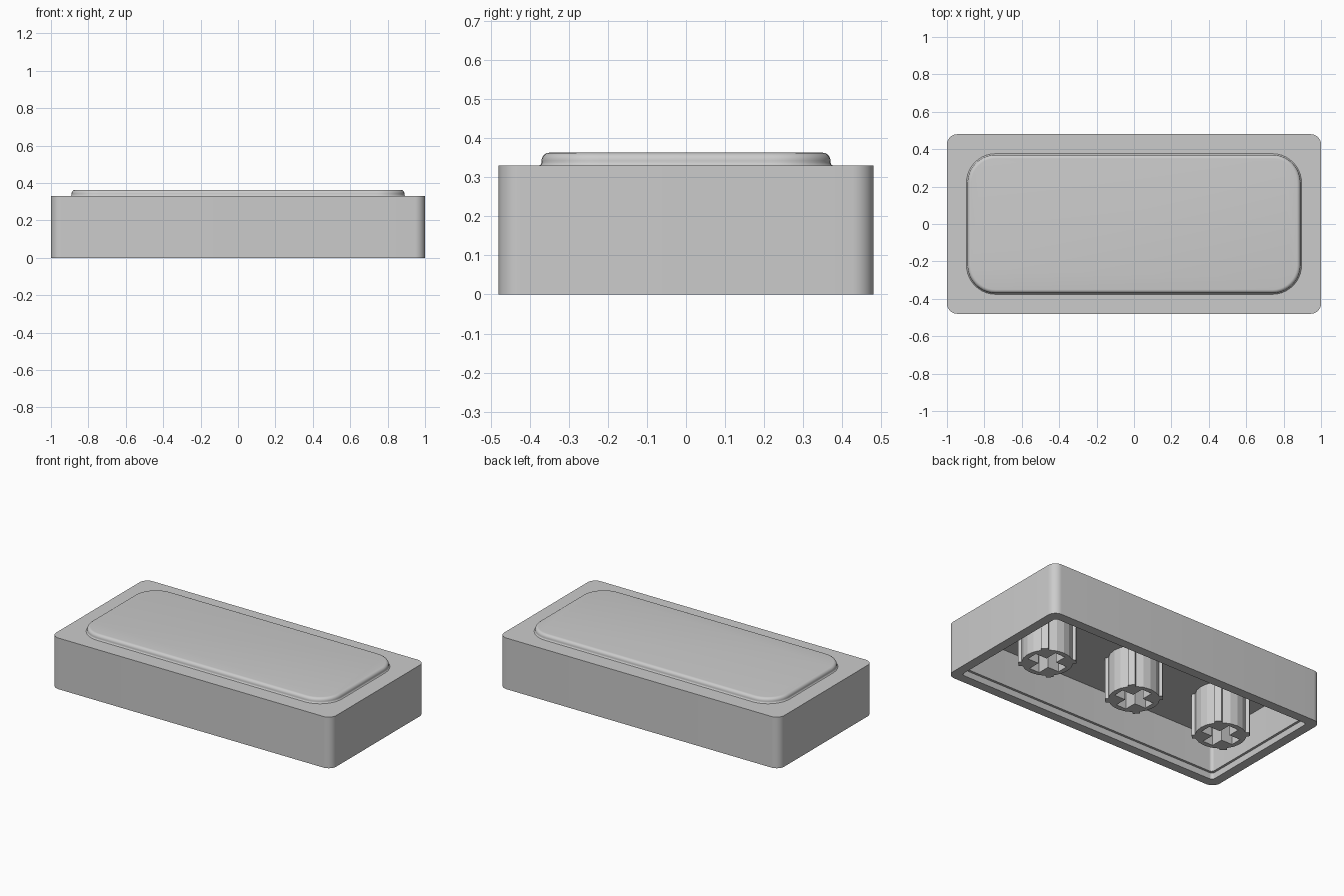
import bpy, bmesh
from math import sin, cos, pi, radians

cube = bpy.data.objects.get("Cube")
if cube:
    bpy.data.objects.remove(cube, do_unlink=True)

# Single plastic colour
plastic = bpy.data.materials.new("light_grey_plastic")
plastic.use_nodes = True
grey = (0.6, 0.6, 0.6, 1)
plastic.diffuse_color = grey
plastic.node_tree.nodes["Principled BSDF"].inputs["Base Color"].default_value = grey


def rounded_rect(hx, hy, radius, steps=10):
    pts = []
    for k, (sx, sy) in enumerate([(1, 1), (-1, 1), (-1, -1), (1, -1)]):
        for i in range(steps + 1):
            a = pi / 2 * (k + i / steps)
            pts.append((sx * (hx - radius) + radius * cos(a),
                        sy * (hy - radius) + radius * sin(a)))
    return pts


def loft(name, hx, hy, radius, profile):
    """Skin rounded rectangles through (inset, height) steps, capping both ends."""
    bm = bmesh.new()
    rings = []
    for inset, z in profile:
        pts = rounded_rect(hx - inset, hy - inset, max(radius - inset, 0.02))
        rings.append([bm.verts.new((x, y, z)) for x, y in pts])
    for lower, upper in zip(rings, rings[1:]):
        for i in range(len(lower)):
            j = (i + 1) % len(lower)
            bm.faces.new((lower[i], lower[j], upper[j], upper[i]))
    bm.faces.new(rings[0][::-1])
    bm.faces.new(rings[-1])
    bmesh.ops.recalc_face_normals(bm, faces=bm.faces)
    mesh = bpy.data.meshes.new(name)
    bm.to_mesh(mesh)
    bm.free()
    obj = bpy.data.objects.new(name, mesh)
    bpy.context.collection.objects.link(obj)
    finish(obj)
    return obj


def finish(obj, angle=40):
    obj.data.materials.clear()
    obj.data.materials.append(plastic)
    bpy.ops.object.select_all(action="DESELECT")
    obj.select_set(True)
    bpy.context.view_layer.objects.active = obj
    bpy.ops.object.shade_smooth_by_angle(angle=radians(angle))


# Hollow shell: ceiling, inner wall with a stepped lip, rim, outer wall, top
loft("shell", 1.0, 0.48, 0.055,
     [(0.075, 0.27), (0.075, 0.04), (0.06, 0.04), (0.06, 0), (0, 0), (0, 0.33)])

# Raised panel with a small foot fillet and rounded top edge
panel = [(-0.006, 0.325), (-0.006, 0.33), (-0.002, 0.333), (0, 0.338)]
edge = 0.02
for i in range(7):
    a = pi / 2 * i / 6
    panel.append((edge * (1 - cos(a)), 0.343 + edge * sin(a)))
loft("raised_panel", 0.89, 0.37, 0.15, panel)


# Sockets: ribbed tube outline around a cross-shaped hole
def polar(r, degrees):
    return r * cos(radians(degrees)), r * sin(radians(degrees))


tube = []
for quarter in range(4):
    mid = 45 + 90 * quarter
    tube += [polar(0.148, mid - 9), polar(0.168, mid - 7),
             polar(0.168, mid + 7), polar(0.148, mid + 9)]
    tube += [polar(0.148, mid + 9 + 18 * i) for i in range(1, 4)]

arm, half = 0.115, 0.036
cross = []
for c, s in [(1, 0), (0, 1), (-1, 0), (0, -1)]:
    for x, y in [(arm, -half), (arm, half), (half, half)]:
        cross.append((x * c - y * s, x * s + y * c))


def socket(name, x):
    curve = bpy.data.curves.new(name, "CURVE")
    curve.dimensions = "2D"
    curve.fill_mode = "BOTH"
    curve.extrude = 0.1375
    for outline in (tube, cross):
        spline = curve.splines.new("POLY")
        spline.points.add(len(outline) - 1)
        for point, (px, py) in zip(spline.points, outline):
            point.co = (px, py, 0, 1)
        spline.use_cyclic_u = True
    obj = bpy.data.objects.new(name, curve)
    obj.location = (x, 0, 0.1375)
    bpy.context.collection.objects.link(obj)
    bpy.ops.object.select_all(action="DESELECT")
    obj.select_set(True)
    bpy.context.view_layer.objects.active = obj
    bpy.ops.object.convert(target="MESH")
    obj = bpy.context.view_layer.objects.active
    bm = bmesh.new()
    bm.from_mesh(obj.data)
    bmesh.ops.remove_doubles(bm, verts=bm.verts, dist=0.0005)
    bmesh.ops.recalc_face_normals(bm, faces=bm.faces)
    bm.to_mesh(obj.data)
    bm.free()
    finish(obj, 10)


for name, x in [("right_socket", -0.65), ("middle_socket", 0), ("left_socket", 0.65)]:
    socket(name, x)
